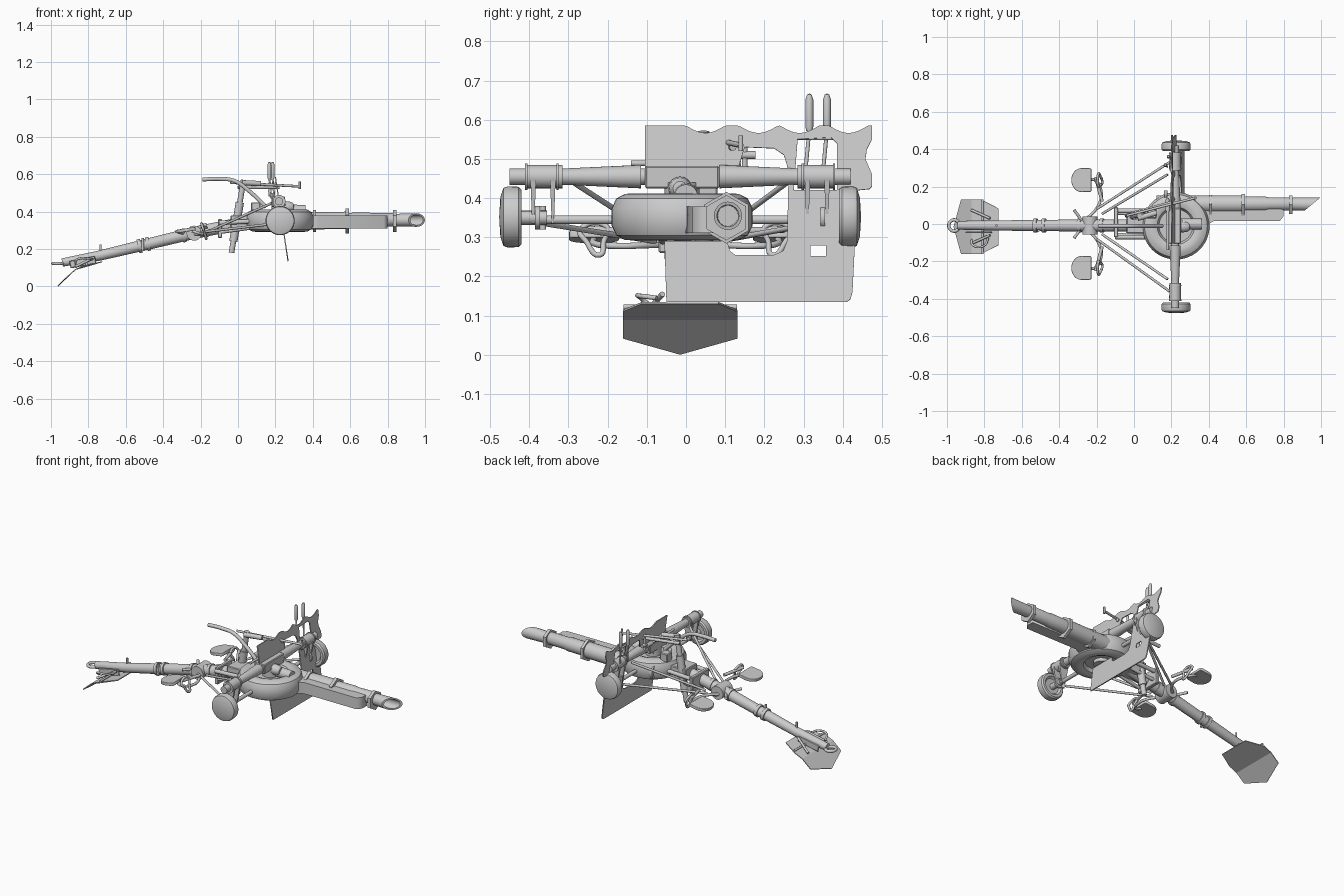
import bpy, bmesh, math
from mathutils import Vector, Matrix

if "Cube" in bpy.data.objects:
    bpy.data.objects.remove(bpy.data.objects["Cube"])


def finish(name, bm, smooth=True):
    bmesh.ops.recalc_face_normals(bm, faces=bm.faces)
    me = bpy.data.meshes.new(name)
    bm.to_mesh(me)
    bm.free()
    ob = bpy.data.objects.new(name, me)
    bpy.context.collection.objects.link(ob)
    if smooth:
        bpy.ops.object.select_all(action='DESELECT')
        ob.select_set(True)
        bpy.context.view_layer.objects.active = ob
        bpy.ops.object.shade_smooth_by_angle(angle=math.radians(35))
    return ob


def lathe(name, prof, origin, axis, n=32):
    """Revolve (radius, height) points around an axis through origin."""
    bm = bmesh.new()
    rot = Vector((0, 0, 1)).rotation_difference(Vector(axis)).to_matrix()
    rings = []
    for r, h in prof:
        k = [rot @ Vector((r * math.cos(2 * math.pi * i / n), r * math.sin(2 * math.pi * i / n), h)) + Vector(origin)
             for i in range(n)]
        rings.append([bm.verts.new(p) for p in k])
    for a, b in zip(rings, rings[1:]):
        for i in range(n):
            bm.faces.new((a[i], a[(i + 1) % n], b[(i + 1) % n], b[i]))
    bmesh.ops.remove_doubles(bm, verts=bm.verts, dist=1e-5)
    return finish(name, bm)


def rod(name, p, q, r, r2=None, n=16):
    p, q = Vector(p), Vector(q)
    L = (q - p).length
    return lathe(name, [(0, 0), (r, 0), (r if r2 is None else r2, L), (0, L)], p, q - p, n)


def box(name, lo, hi, tilt=0, bevel=.004):
    bm = bmesh.new()
    lo, hi = Vector(lo), Vector(hi)
    bmesh.ops.create_cube(bm, size=1)
    bmesh.ops.scale(bm, vec=hi - lo, verts=bm.verts)
    bmesh.ops.bevel(bm, geom=bm.edges[:], offset=bevel, segments=1, affect='EDGES')
    bm.transform(Matrix.Translation((lo + hi) / 2) @ Matrix.Rotation(tilt, 4, 'Y'))
    return finish(name, bm, False)


def path(name, pts, r, cyclic=False):
    cu = bpy.data.curves.new(name, 'CURVE')
    cu.dimensions = '3D'
    cu.bevel_depth, cu.bevel_resolution, cu.use_fill_caps = r, 3, True
    sp = cu.splines.new('BEZIER')
    sp.bezier_points.add(len(pts) - 1)
    for b, p in zip(sp.bezier_points, pts):
        b.co = p
        b.handle_left_type = b.handle_right_type = 'AUTO'
    sp.resolution_u, sp.use_cyclic_u = 6, cyclic
    ob = bpy.data.objects.new(name, cu)
    bpy.context.collection.objects.link(ob)
    return ob


def plate(name, loops, thick, matrix):
    """Flat sheet from 2D outlines; inner outlines become holes."""
    cu = bpy.data.curves.new(name, 'CURVE')
    cu.dimensions, cu.fill_mode, cu.extrude = '2D', 'BOTH', thick / 2
    for pts in loops:
        sp = cu.splines.new('POLY')
        sp.points.add(len(pts) - 1)
        for v, p in zip(sp.points, pts):
            v.co = (p[0], p[1], 0, 1)
        sp.use_cyclic_u = True
    ob = bpy.data.objects.new(name, cu)
    ob.matrix_world = matrix
    bpy.context.collection.objects.link(ob)
    return ob


# Shield: scalloped upper edge, open centre, two windows, leaning back
top = []
for i in range(65):
    y = -.105 + .58 * i / 64
    d = min(abs(y - c) for c in (.05, .185, .29, .415))
    top.append((y, .585 - .019 * max(0, math.cos(min(1, d / .05) * math.pi / 2))))
outline = top + [(.475, .55), (.462, .525), (.458, .50), (.475, .46), (.475, .43), (.468, .423), (.438, .42),
                 (.425, .16), (.42, .142), (.41, .135), (-.05, .135), (-.055, .29), (.105, .29), (.112, .265),
                 (.125, .255), (.225, .255), (.248, .265), (.258, .29), (.262, .47), (.25, .51), (.225, .527),
                 (.15, .53), (.125, .45), (-.09, .45), (-.105, .48)]
window = [(.275, .42), (.285, .55), (.37, .555), (.385, .54), (.385, .42)]
slot = [(.318, .252), (.358, .252), (.358, .279), (.318, .279)]
# sheet axes: u -> +y, v -> up along the lean
lean = Matrix(((0, -.15, 1, .288), (1, 0, 0, 0), (0, 1, .15, 0), (0, 0, 0, 1)))
plate('shield', [outline, window, slot], .006, lean)
rod('shield_rail', (.2, .275, .553), (.2, .38, .553), .005)
for y, x in ((.315, .168), (.36, .185)):
    lathe('lever_grip', [(0, 0), (.008, 0), (.01, .01), (.01, .08), (.006, .092), (0, .095)], (x, y, .572), (0, 0, 1), 12)
    rod('lever_shaft', (x + .01, y - .01, .47), (x, y, .575), .005)

# Rounded drum with recessed faces
half = [(0, .032), (.09, .032), (.1, .052), (.12, .06), (.145, .059), (.168, .047), (.18, .022)]
lathe('drum', half + [(r, -h) for r, h in reversed(half)], (.224, -.01, .352), (0, 0, 1), 48)
rod('drum_hub', (.224, -.01, .3), (.224, -.01, .44), .045)
rod('front_pin', (.2, 0, .412), (.36, 0, .405), .03)

# Main cross tube with end housings and tapered arms
rod('cross_tube', (.22, -.45, .455), (.22, .42, .455), .021, n=24)
for s in (-1, 1):
    Y = lambda d: -.015 + s * d
    rod('tapered_arm', (.22, Y(.31), .455), (.22, Y(.10), .455), .02, .03, 24)
    rod('end_housing', (.22, Y(.3), .455), (.22, Y(.395), .455), .03, n=24)
    for d in (.31, .39):
        rod('housing_band', (.22, Y(d), .455), (.22, Y(d + .006), .455), .034, n=24)
    # suspension bracket and hub
    for d in (.325, .375):
        bm = bmesh.new()
        bmesh.ops.create_cone(bm, segments=4, radius1=.018, radius2=.045, depth=.11, cap_ends=True)
        bm.transform(Matrix.Translation((.22, Y(d), .39)) @ Matrix.Diagonal((1, .22, 1, 1)) @ Matrix.Rotation(math.pi / 4, 4, 'Z'))
        finish('suspension_bracket', bm, False)
    rod('hub', (.22, Y(.34), .35), (.22, Y(.42), .35), .018)
    rod('hub_flange', (.22, Y(.358), .35), (.22, Y(.37), .35), .03)
    rod('hub_link', (.2, Y(.35), .32), (.2, Y(.35), .38), .008)
    # road wheel
    lathe('wheel', [(0, .015), (.045, .012), (.055, 0), (.07, 0), (.077, .008), (.078, .035), (.074, .046), (.05, .054), (0, .057)],
          (.225, Y(.405), .352), (0, s, 0), 40)
    # braces between cross tube and trail
    rod('upper_brace', (.18, Y(.28), .445), (-.17, s * .055, .29), .007)
    rod('lower_brace', (.19, Y(.345), .335), (-.2, s * .08, .29), .007)
    # seat pad, arm and foot loop
    sx, sy = -.275, s * .235
    D = [(.04, -.06), (.045, -.055), (.045, .055), (.04, .06)] + [(-.005 + .052 * math.cos(a), .061 * math.sin(a))
                                      for a in [math.pi * (.5 + i / 12) for i in range(13)]]
    plate('seat', [D], .012, Matrix.Translation((sx, sy, .302)) @ Matrix.Rotation(-.15, 4, 'Y')).data.bevel_depth = .003
    path('seat_arm', [(sx + .03, sy, .297), (-.21, sy, .285), (-.175, s * .17, .278), (-.19, s * .1, .28), (-.26, s * .02, .28)], .008)
    path('foot_loop', [(-.19, s * .2, .325), (-.19, s * .27, .318), (-.18, s * .255, .29), (-.17, s * .22, .255), (-.18, s * .21, .29)], .007, True)
    rod('foot_rest', (-.205, s * .25, .32), (-.17, s * .12, .315), .009)
    rod('trail_fork', (-.32, s * .075, .29), (-.23, -s * .05, .275), .008)
    rod('rear_frame_bar', (-.1, s * .07, .34), (.1, s * .07, .35), .012)
    rod('rear_frame_lower', (-.1, s * .06, .29), (.08, s * .05, .315), .01)
rod('axle', (.22, -.4, .345), (.22, .38, .345), .011)
box('mount_block', (.18, -.105, .425), (.25, .085, .482))
lathe('mount_dome', [(0, .04), (.018, .037), (.027, .025), (.03, 0), (.03, -.03), (0, -.035)], (.26, -.015, .425), (1, 0, 0), 24)
rod('traverse_bar', (.18, -.14, .489), (.18, .14, .489), .007)
rod('traverse_knob', (.18, .07, .489), (.18, .13, .489), .012)

# Barrel with stepped tube, hexagonal collars and slant-cut muzzle
ax = (1, 0, .015)
lathe('barrel', [(0, .12), (.046, .12), (.046, .585), (.04, .585), (.04, .7), (.036, .72), (.036, .83), (.032, .84), (0, .86)],
      (0, .107, .345), ax, 32)
for x, r in ((.575, .066), (.83, .058), (.40, .06)):
    rod('hex_collar', (x, .103, .35), (x + .018, .103, .35), r, n=6)
bm = bmesh.new()
rings = []
for r, x0, slant in ((.033, .83, 0), (.036, .955, 1), (.028, .955, 1), (.026, .86, 0)):
    ring = []
    for i in range(32):
        a = 2 * math.pi * i / 32
        dy = r * math.cos(a)
        ring.append(bm.verts.new((x0 + slant * dy * 1.22, .107 + dy, .355 + r * math.sin(a))))
    rings.append(ring)
for a, b in zip(rings, rings[1:]):
    for i in range(32):
        bm.faces.new((a[i], a[(i + 1) % 32], b[(i + 1) % 32], b[i]))
bm.faces.new(rings[-1])
finish('muzzle', bm)
# tapered side guard running along the barrel
guard = [(.36, -.02), (.36, .09), (.8, .09), (.8, .042), (.78, .017), (.43, .017)]
plate('barrel_guard', [guard], .068, Matrix.Translation((0, 0, .345)))

# Trail tube, clamps and end fittings
knots = [(-.94, .128, .022), (-.74, .165, .027), (-.5, .222, .03), (-.24, .285, .032), (.1, .355, .034)]
for (x0, z0, r0), (x1, z1, r1) in zip(knots, knots[1:]):
    rod('trail_tube', (x0, -.008, z0), (x1, -.008, z1), r0, r1, 24)
for x in (-.535, -.49, -.3, -.18):
    z = .285 + (x + .24) * .24
    rod('trail_clamp', (x, -.008, z), (x + .018, -.008, z + .004), .037, n=24)
rod('trail_joint', (-.235, -.055, .285), (-.235, .04, .285), .04, n=24)
rod('trail_pin', (-.735, -.008, .16), (-.735, -.008, .225), .006)
rod('clamp_pin', (-.51, -.035, .19), (-.51, -.035, .26), .007)
path('tow_ring', [(-.962 + .028 * math.cos(a), -.008 + .03 * math.sin(a), .123) for a in [i * math.pi / 4 for i in range(8)]], .009, True)

# Folded spade at the trail end: shallow rear panel, steeper blade
bm = bmesh.new()
y0 = -.015
rows = [[(-.725, .098, .135), (-.82, .146, .115), (-.87, .146, .093)],
        [(-.87, .146, .093), (-.925, .146, .045), (-.965, 0, .004)]]
for row in rows:
    loop = [(x, y0 + y, z) for x, y, z in row] + [(x, y0 - y, z) for x, y, z in reversed(row) if y]
    bm.faces.new([bm.verts.new(p) for p in loop])
bmesh.ops.remove_doubles(bm, verts=bm.verts, dist=1e-5)
finish('spade', bm, False).modifiers.new('thickness', 'SOLIDIFY').thickness = .005
for s in (-1, 1):
    rod('spade_strut', (-.87, y0 + s * .09, .105), (-.77, y0 + s * .045, .155), .007)
    box('spade_cheek', (-.9, y0 + s * .03 - .004, .11), (-.76, y0 + s * .03 + .004, .15), -.2)
path('spade_handle', [(-.87, -.085, .12), (-.86, -.115, .145), (-.8, -.115, .15), (-.78, -.075, .145)], .006)
rod('spade_hinge', (-.81, -.16, .122), (-.81, .13, .122), .006)

# Curved control handle, tilted post and rear frame
path('control_handle', [(-.19, -.01, .572), (-.1, -.01, .575), (-.02, -.01, .565), (.06, -.01, .51), (.15, -.01, .425)], .011)
rod('tilted_post', (-.035, .045, .18), (.03, .045, .57), .015)
rod('post_sleeve', (-.025, .045, .24), (.01, .045, .45), .022)
box('rear_frame', (-.108, -.07, .26), (-.085, .09, .36))
box('breech_housing', (-.04, -.05, .31), (.1, .06, .38))

# Sighting bars above the drum
rod('sight_bar', (-.04, .045, .555), (.33, .14, .535), .007)
rod('sight_bar_end', (.33, .14, .52), (.33, .14, .56), .006)
rod('sight_rail', (.0, .06, .53), (.22, .12, .53), .009)
rod('sight_tube', (.02, .03, .555), (.12, .06, .55), .014)
rod('sight_post', (.17, .15, .48), (.17, .15, .555), .007)
rod('sight_knob', (.17, .14, .51), (.17, .178, .51), .01)
box('elevation_box', (.07, .03, .4), (.12, .08, .45))
